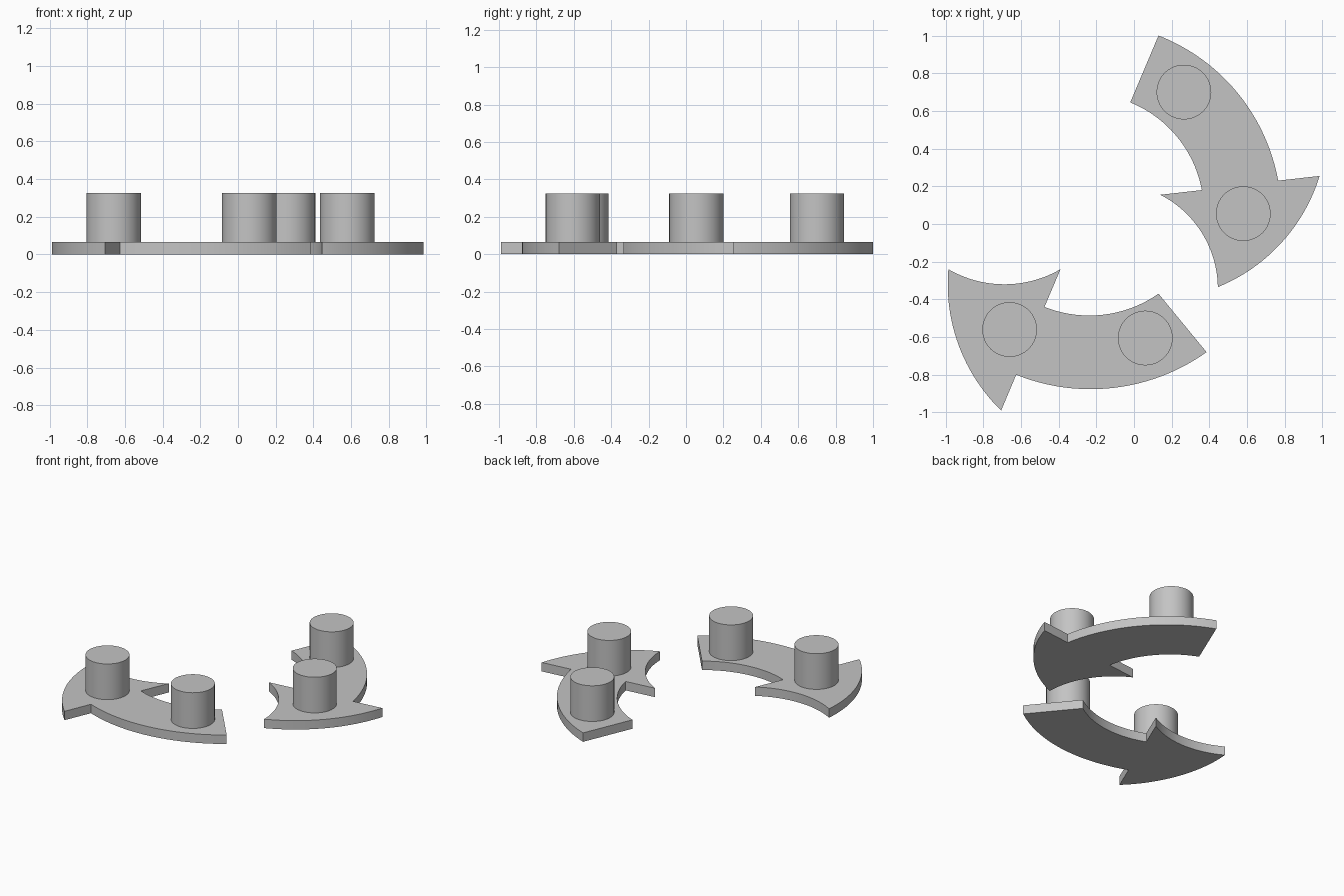
import bpy
import bmesh
import math
from mathutils import Vector

if "Cube" in bpy.data.objects:
    bpy.data.objects.remove(bpy.data.objects["Cube"], do_unlink=True)

PLATE_TOP = 0.065
PEG_TOP = 0.325
PEG_RADIUS = 0.145

grey = bpy.data.materials.new("plain_grey")
grey.use_nodes = True
colour = (0.55, 0.55, 0.55, 1)
grey.diffuse_color = colour
grey.node_tree.nodes["Principled BSDF"].inputs["Base Color"].default_value = colour


def arc(a, b, sag, steps=24):
    """Points from a up to (not including) b; positive sag bulges to the right of travel."""
    a, b = Vector(a), Vector(b)
    if sag == 0:
        return [a]
    chord = b - a
    half = chord.length / 2
    right = Vector((chord.y, -chord.x)).normalized() * math.copysign(1, sag)
    radius = (half ** 2 + sag ** 2) / (2 * abs(sag))
    centre = (a + b) / 2 + right * (abs(sag) - radius)
    sweep = math.asin(half / radius)
    along = chord.normalized()
    angles = [sweep * (2 * i / steps - 1) for i in range(steps)]
    return [centre + radius * (along * math.sin(t) + right * math.cos(t)) for t in angles]


def finish(obj):
    obj.data.materials.append(grey)
    bpy.ops.object.select_all(action='DESELECT')
    obj.select_set(True)
    bpy.context.view_layer.objects.active = obj
    bpy.ops.object.shade_smooth_by_angle(angle=math.radians(25))


def arrow_plate(name, corners, sags):
    """Curved arrow outline extruded into a flat plate."""
    outline = []
    for i, sag in enumerate(sags):
        outline += arc(corners[i], corners[(i + 1) % len(corners)], sag)
    bm = bmesh.new()
    base = bm.faces.new([bm.verts.new((p.x, p.y, 0)) for p in outline])
    top = bmesh.ops.extrude_face_region(bm, geom=[base])["geom"]
    bmesh.ops.translate(bm, vec=(0, 0, PLATE_TOP),
                        verts=[g for g in top if isinstance(g, bmesh.types.BMVert)])
    bmesh.ops.recalc_face_normals(bm, faces=bm.faces)
    mesh = bpy.data.meshes.new(name)
    bm.to_mesh(mesh)
    bm.free()
    obj = bpy.data.objects.new(name, mesh)
    bpy.context.collection.objects.link(obj)
    finish(obj)


def peg(name, x, y):
    bottom = PLATE_TOP - 0.01
    bpy.ops.mesh.primitive_cylinder_add(vertices=64, radius=PEG_RADIUS, depth=PEG_TOP - bottom,
                                        location=(x, y, (PEG_TOP + bottom) / 2))
    bpy.context.object.name = name
    finish(bpy.context.object)


# Edges in order: outer shaft, barb, head rim, head notch, barb, inner shaft, tail
SAGS = [-0.13, 0, -0.09, 0.08, 0, 0.077, 0]

arrow_plate("back_arrow",
            [(0.13, 1.0), (0.765, 0.23), (0.985, 0.255), (0.445, -0.335),
             (0.14, 0.155), (0.36, 0.18), (-0.02, 0.645)], SAGS)
arrow_plate("front_arrow",
            [(0.385, -0.68), (-0.625, -0.80), (-0.705, -0.99), (-0.985, -0.24),
             (-0.39, -0.24), (-0.475, -0.44), (0.13, -0.37)], SAGS)

# Round pegs standing on the arrows
peg("back_arrow_tail_peg", 0.265, 0.70)
peg("back_arrow_head_peg", 0.58, 0.055)
peg("front_arrow_head_peg", -0.66, -0.56)
peg("front_arrow_tail_peg", 0.06, -0.605)
